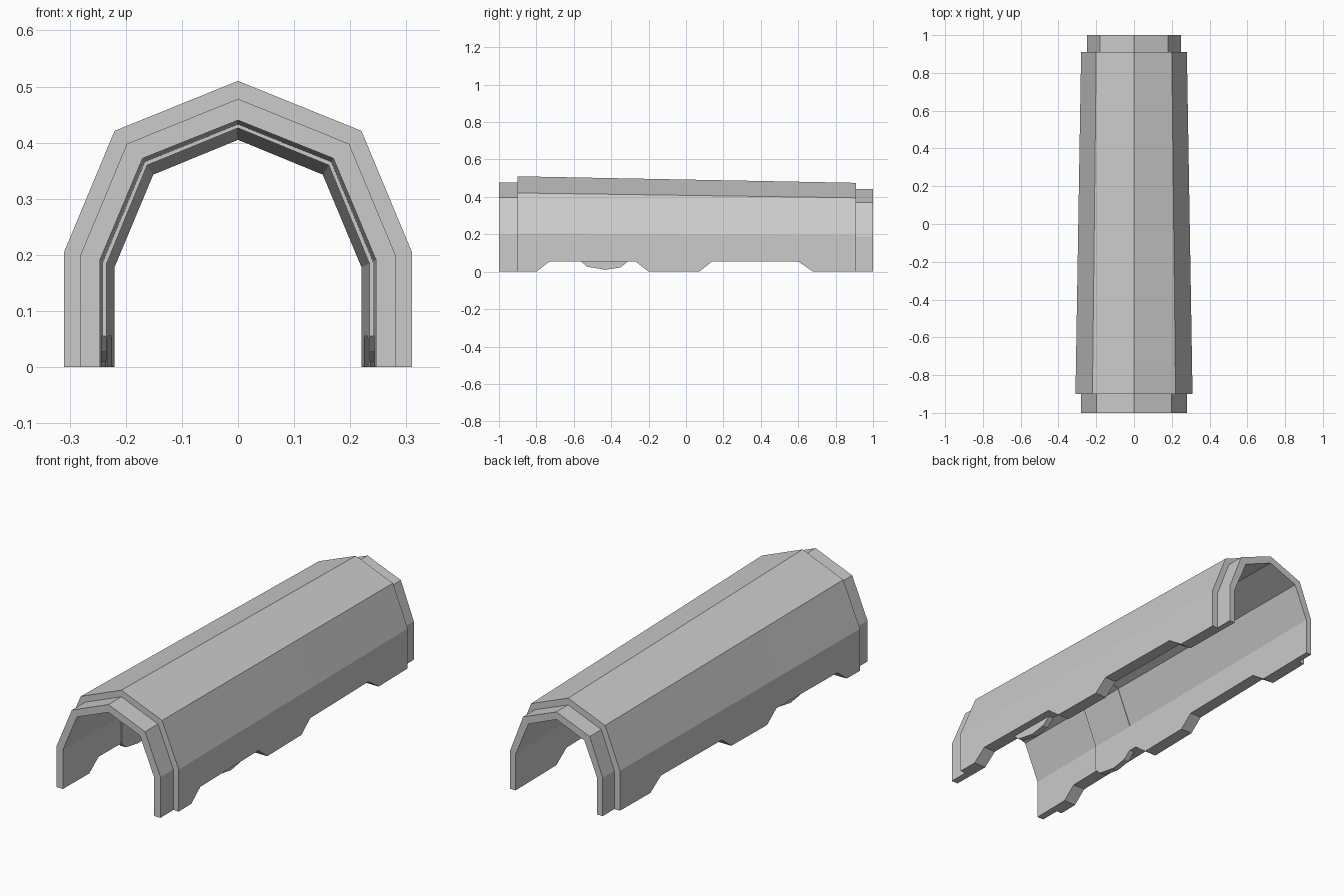
import bpy
import bmesh

if "Cube" in bpy.data.objects:
    bpy.data.objects.remove(bpy.data.objects["Cube"])

grey = bpy.data.materials.new("plain_grey")
grey.diffuse_color = (0.6, 0.6, 0.6, 1)
grey.use_nodes = True
grey.node_tree.nodes["Principled BSDF"].inputs["Base Color"].default_value = grey.diffuse_color

# Half arches as (x, z): elbow, shoulder, apex, each given near the front and the back
BODY = ([(0.31, 0.205), (0.22, 0.421), (0, 0.51)], [(0.28, 0.195), (0.20, 0.395), (0, 0.475)])
FRONT_COLLAR = [(0.281, 0.199), (0.198, 0.398), (0, 0.478)]
BACK_COLLAR = [(0.25, 0.187), (0.18, 0.37), (0, 0.442)]
INNER = ([(0.246, 0.191), (0.17, 0.372), (0, 0.44)], [(0.22, 0.178), (0.151, 0.343), (0, 0.405)])


def blend(pair, y, y0, y1):
    t = (y - y0) / (y1 - y0)
    return [(a[0] + (b[0] - a[0]) * t, a[1] + (b[1] - a[1]) * t) for a, b in zip(*pair)]


def body(y):
    return blend(BODY, y, -0.9, 0.91)


def inner(y, inset=0.0):
    arch = blend(INNER, y, -1, 1)
    k = 1 - inset / arch[0][0]
    return [(x * k, z - inset) for x, z in arch]


def full_arch(half, bottom):
    pts = [(half[0][0], bottom)] + half
    return pts + [(-x, z) for x, z in reversed(pts[:-1])]


def build_shell(name, stations):
    """Loft closed arch sections; each station is (y, bottom z, outer arch, inner arch)."""
    bm = bmesh.new()
    rings = []
    for y, bottom, outer, inside in stations:
        loop = full_arch(outer, bottom) + full_arch(inside, bottom)[::-1]
        rings.append([bm.verts.new((x, y, z)) for x, z in loop])
    n = len(rings[0])
    for a, b in zip(rings, rings[1:]):
        step = a[0].co.y == b[0].co.y
        for i in range(n):
            # A step between collar and body only needs its outer faces
            if step and i >= n // 2 - 1:
                continue
            j = (i + 1) % n
            bm.faces.new((a[i], a[j], b[j], b[i]))
    for ring in (rings[0], rings[-1]):
        for i in range(n // 2 - 1):
            bm.faces.new((ring[i], ring[i + 1], ring[n - 2 - i], ring[n - 1 - i]))
    bmesh.ops.remove_doubles(bm, verts=bm.verts, dist=1e-5)
    bmesh.ops.recalc_face_normals(bm, faces=bm.faces)
    mesh = bpy.data.meshes.new(name)
    bm.to_mesh(mesh)
    bm.free()
    mesh.materials.append(grey)
    obj = bpy.data.objects.new(name, mesh)
    bpy.context.collection.objects.link(obj)


# Tapered arched cover with a stepped collar at each end and notched lower edges
EDGE = [(-0.9, 0), (-0.8, 0), (-0.73, 0.055), (-0.27, 0.055), (-0.2, 0), (0.07, 0),
        (0.14, 0.055), (0.6, 0.055), (0.68, 0), (0.91, 0)]
cover = [(y, 0, FRONT_COLLAR, inner(y)) for y in (-1, -0.9)]
cover += [(y, z, body(y), inner(y)) for y, z in EDGE]
cover += [(y, 0, BACK_COLLAR, inner(y)) for y in (0.91, 1)]
build_shell("arched_cover", cover)

# Thin inner band whose lower ends bulge below the notch
BAND = [(-0.56, 0.055), (-0.53, 0.027), (-0.43, 0.01), (-0.35, 0.023), (-0.31, 0.055)]
build_shell("inner_band", [(y, z, inner(y, -0.025), inner(-0.435, 0.004)) for y, z in BAND])
